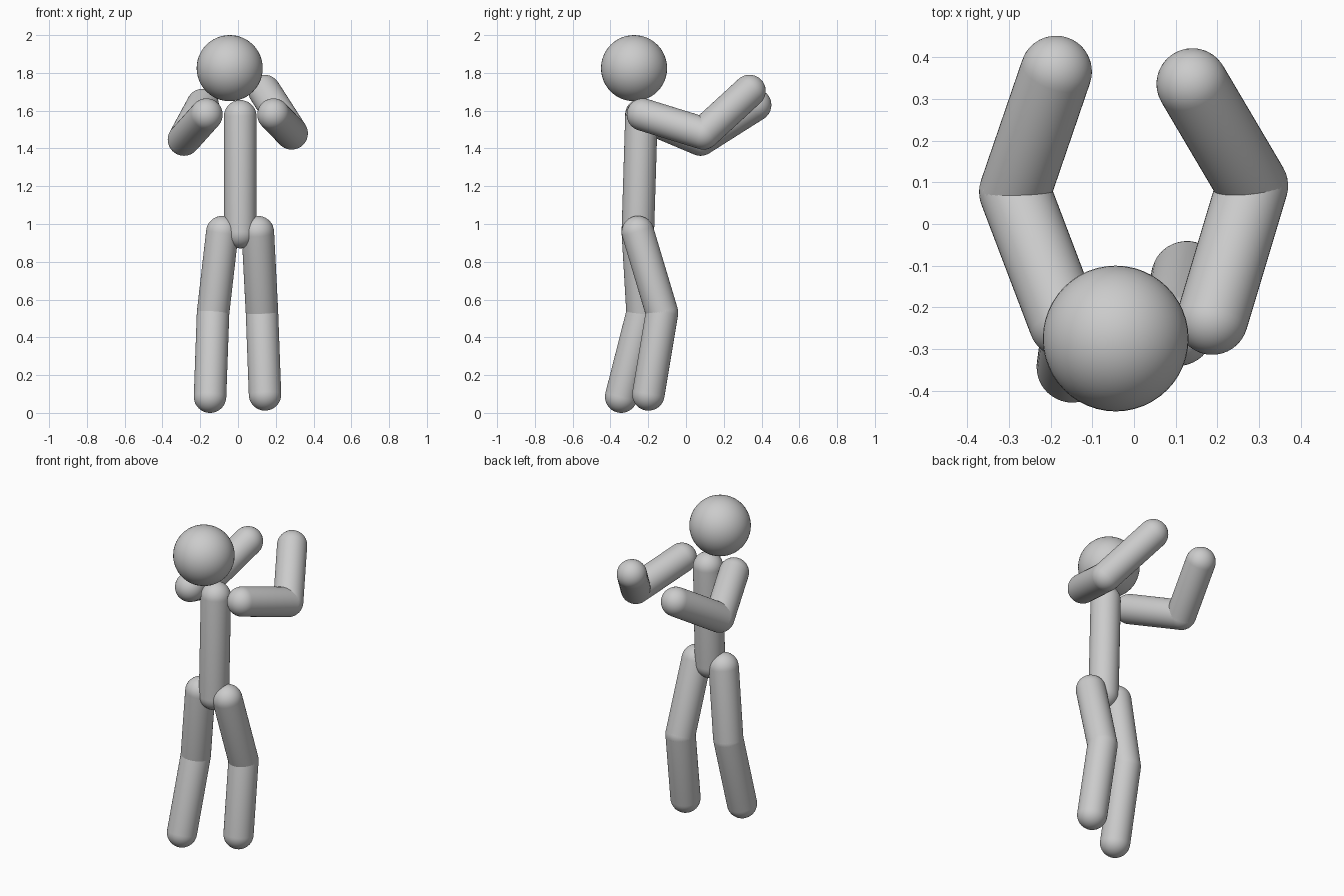
import bpy, bmesh, math
from mathutils import Vector

if "Cube" in bpy.data.objects:
    bpy.data.objects.remove(bpy.data.objects["Cube"])

R = 0.086  # limb radius


def add_object(name, bm):
    bmesh.ops.recalc_face_normals(bm, faces=bm.faces[:])
    for f in bm.faces:
        f.smooth = True
    mesh = bpy.data.meshes.new(name)
    bm.to_mesh(mesh)
    bm.free()
    ob = bpy.data.objects.new(name, mesh)
    bpy.context.collection.objects.link(ob)
    return ob


def capsule(name, start, end, r=R, rings=10, sides=40):
    """Round-ended rod: a lathed profile aimed from start to end."""
    start, end = Vector(start), Vector(end)
    axis = end - start
    angles = [math.pi / 2 * i / rings for i in range(rings + 1)]
    profile = [(r * math.sin(a), -r * math.cos(a)) for a in angles]
    profile += [(x, axis.length - z) for x, z in reversed(profile)]
    bm = bmesh.new()
    verts = [bm.verts.new((x, 0, z)) for x, z in profile]
    edges = [bm.edges.new(pair) for pair in zip(verts, verts[1:])]
    bmesh.ops.spin(bm, geom=verts + edges, cent=(0, 0, 0), axis=(0, 0, 1),
                   angle=math.tau, steps=sides)
    bmesh.ops.remove_doubles(bm, verts=bm.verts[:], dist=1e-5)
    ob = add_object(name, bm)
    ob.location = start
    ob.rotation_mode = 'QUATERNION'
    ob.rotation_quaternion = axis.to_track_quat('Z', 'Y')
    return ob


# Head
bm = bmesh.new()
bmesh.ops.create_uvsphere(bm, u_segments=48, v_segments=24, radius=0.175)
add_object("head", bm).location = (-0.044, -0.275, 1.825)

# Torso
capsule("torso", (0.012, -0.255, 0.957), (0.012, -0.236, 1.57))

# Limbs: root joint, middle joint, tip
limbs = {
    ("left_upper_arm", "left_forearm"):
        [(-0.167, -0.236, 1.579), (-0.286, 0.077, 1.447), (-0.187, 0.366, 1.63)],
    ("right_upper_arm", "right_forearm"):
        [(0.188, -0.228, 1.579), (0.284, 0.092, 1.48), (0.14, 0.336, 1.704)],
    ("left_thigh", "left_shin"):
        [(-0.083, -0.255, 0.957), (-0.132, -0.230, 0.53), (-0.148, -0.343, 0.086)],
    ("right_thigh", "right_shin"):
        [(0.105, -0.255, 0.957), (0.127, -0.127, 0.53), (0.143, -0.199, 0.098)],
}
for (upper, lower), (root, joint, tip) in limbs.items():
    capsule(upper, root, joint)
    capsule(lower, joint, tip)
